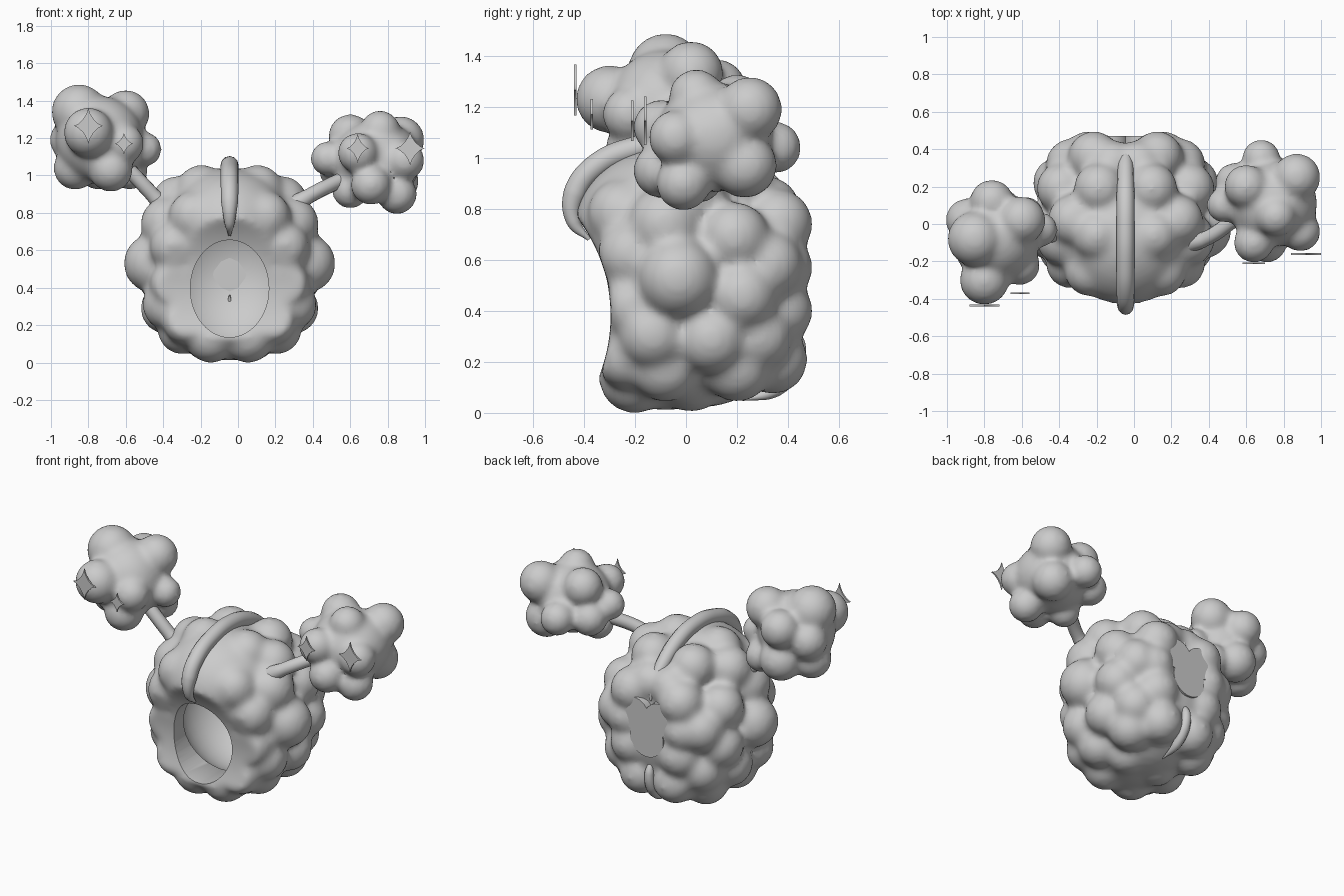
import bpy, math
from mathutils import Vector

if "Cube" in bpy.data.objects:
    bpy.data.objects.remove(bpy.data.objects["Cube"])

MID = -0.045  # symmetry plane of the body

grey = bpy.data.materials.new("plain_grey")
grey.use_nodes = True
grey.diffuse_color = (0.6, 0.6, 0.6, 1)
grey.node_tree.nodes["Principled BSDF"].inputs["Base Color"].default_value = (0.6, 0.6, 0.6, 1)


def finish(ob, name, angle=40):
    """Bake modifiers, name, colour and shade a part."""
    bpy.ops.object.select_all(action='DESELECT')
    ob.select_set(True)
    bpy.context.view_layer.objects.active = ob
    bpy.ops.object.convert(target='MESH')
    ob = bpy.context.object
    ob.name = name
    ob.data.materials.clear()
    ob.data.materials.append(grey)
    bpy.ops.object.shade_smooth_by_angle(angle=math.radians(angle))
    return ob


def ball(center, radii):
    bpy.ops.mesh.primitive_uv_sphere_add(segments=28, ring_count=18, location=center)
    ob = bpy.context.object
    ob.scale = radii
    return ob


def carve(ob, cutter):
    cutter.hide_render = True
    cut = ob.modifiers.new("cut", 'BOOLEAN')
    cut.operation = 'DIFFERENCE'
    cut.solver = 'EXACT'
    cut.object = cutter


def skin(ob):
    mod = ob.modifiers.new("skin", 'REMESH')
    mod.mode = 'VOXEL'
    mod.voxel_size = 0.017


def soften(ob, iterations):
    mod = ob.modifiers.new("soft", 'SMOOTH')
    mod.factor = 0.5
    mod.iterations = iterations


def lumps(cores, bumps):
    """Merge core balls and bumps into one skin."""
    parts = [ball(center, radii) for center, radii in cores]
    parts += [ball(b[:3], (b[3] + .008,) * 3) for b in bumps]
    bpy.ops.object.select_all(action='DESELECT')
    for p in parts:
        p.select_set(True)
    bpy.context.view_layer.objects.active = parts[0]
    bpy.ops.object.join()
    ob = bpy.context.object
    bpy.ops.object.transform_apply(location=True, rotation=True, scale=True)
    skin(ob)
    return ob


def tube(name, points, radius, radii):
    """Tapered tube along a smooth path."""
    cu = bpy.data.curves.new(name, 'CURVE')
    cu.dimensions = '3D'
    cu.bevel_depth = radius
    cu.bevel_resolution = 4
    cu.use_fill_caps = True
    sp = cu.splines.new('BEZIER')
    sp.bezier_points.add(len(points) - 1)
    for bp, p, r in zip(sp.bezier_points, points, radii):
        bp.co = p
        bp.radius = r
        bp.handle_left_type = bp.handle_right_type = 'AUTO'
    ob = bpy.data.objects.new(name, cu)
    bpy.context.collection.objects.link(ob)
    return finish(ob, name)


# Body: mirrored bumps (offset from middle, y, z, radius)
half = [
    (.41, -.03, .53, .15), (.36, .22, .46, .13), (.34, .10, .29, .13),
    (.33, -.13, .31, .13), (.34, .19, .69, .13), (.33, -.08, .74, .14),
    (.28, .02, .86, .13), (.15, -.06, .92, .13), (.14, .19, .90, .13),
    (.17, .36, .74, .13), (.29, .32, .58, .13), (.17, .36, .40, .13),
    (.27, .28, .30, .13), (.12, .34, .21, .13), (.24, .20, .18, .13),
    (.10, -.20, .14, .135), (.11, .02, .14, .13), (.25, -.08, .18, .13),
    (.19, -.25, .78, .13), (.29, -.21, .62, .13), (.30, -.21, .42, .12),
    (.23, -.23, .22, .12), (.20, .37, .57, .12), (.07, .32, .80, .12),
]
bumps = [(MID + s * x, y, z, r) for x, y, z, r in half for s in (1, -1)]
cores = [((MID, .05, .48), (.43, .42, .46)),    # middle
         ((MID, -.07, .72), (.35, .37, .32)),   # brow
         ((MID, -.08, .31), (.37, .34, .30))]   # chin
body = lumps(cores, bumps)

# Dished face, rounded off with the skin
bpy.ops.mesh.primitive_cylinder_add(vertices=96, radius=.63, depth=1.4,
                                    location=(MID, -.925, .38), rotation=(0, math.pi / 2, 0))
dish = bpy.context.object
carve(body, dish)
skin(body)
soften(body, 16)

# Mouth opening and hollow inside
bpy.ops.mesh.primitive_cylinder_add(vertices=48, radius=1, depth=.6,
                                    location=(MID, -.3, .395), rotation=(math.pi / 2, 0, 0))
mouth = bpy.context.object
mouth.scale = (.21, .26, 1)
hollow = ball((MID, .085, .47), (.38, .345, .40))
carve(body, mouth)
carve(body, hollow)
finish(body, "body")
for c in (dish, mouth, hollow):
    bpy.data.objects.remove(c)

# Crest over the head and small keel low on the back
arc = [(-.38, .68), (-.44, .75), (-.435, .86), (-.355, .965), (-.2, 1.035),
       (-.03, 1.055), (.14, 1.02), (.3, .92), (.4, .81), (.43, .73)]
tube("crest", [(MID, y, z) for y, z in arc], .048,
     [.15, .6, .95, 1, 1, 1, 1, .9, .6, .1])
arc = [(.40, .36), (.44, .27), (.42, .17), (.35, .09), (.22, .05)]
tube("back_keel", [(MID, y, z) for y, z in arc], .035, [.1, .8, 1, .8, .1])

# Three-lobed flat patch on the back
for i, (x, z, r) in enumerate([(-.09, .64, .105), (.09, .64, .105), (0, .50, .12)]):
    bpy.ops.mesh.primitive_cylinder_add(vertices=32, radius=r, depth=.05,
                                        location=(MID + x, .445, z), rotation=(math.pi / 2, 0, 0))
    finish(bpy.context.object, "back_patch_%d" % (i + 1))

# Pompoms on stalks
left_bumps = [
    (.48, .10, 1.09, .085), (.60, .20, 1.21, .11), (.76, .04, 1.24, .10),
    (.87, .25, 1.19, .12), (.89, -.04, 1.08, .10), (.85, -.01, .90, .10),
    (.84, .23, .97, .12), (.60, .05, .92, .09), (.68, .35, 1.04, .095),
    (.64, -.10, 1.12, .10), (.71, -.10, .95, .10), (.54, .22, 1.03, .10),
]
right_bumps = [
    (-.85, -.08, 1.34, .14), (-.60, .02, 1.33, .12), (-.76, .12, 1.27, .11),
    (-.80, -.30, 1.23, .125), (-.61, -.22, 1.17, .10), (-.50, -.03, 1.14, .085),
    (-.87, -.05, 1.04, .11), (-.68, -.20, 1.03, .11), (-.58, .05, 1.02, .09),
    (-.74, .08, 1.05, .12), (-.89, .02, 1.19, .11),
]
for side, core, radii, bumps in (
        ("left", (.74, .11, 1.08), (.24, .23, .215), left_bumps),
        ("right", (-.74, -.08, 1.19), (.235, .23, .235), right_bumps)):
    pompom = lumps([(core, radii)], bumps)
    soften(pompom, 13)
    finish(pompom, side + "_pompom")
tube("left_stalk", [(.30, -.10, .84), (.38, -.08, .89), (.56, .04, .98)], .04, [1.3, 1, 1])
tube("right_stalk", [(-.38, -.04, .81), (-.46, -.06, .90), (-.62, -.08, 1.07)], .04, [1.3, 1, 1])


# Four-pointed sparkles in front of the pompoms
def sparkle(name, center, width, height):
    verts, n = [], 24
    for y in (-.005, .005):
        for i in range(n):
            a = 2 * math.pi * i / n
            verts.append(Vector(center) + Vector((
                width * math.copysign(abs(math.cos(a)) ** 3, math.cos(a)), y,
                height * math.copysign(abs(math.sin(a)) ** 3, math.sin(a)))))
    faces = [tuple(range(n)), tuple(reversed(range(n, 2 * n)))]
    faces += [(i, i + n, (i + 1) % n + n, (i + 1) % n) for i in range(n)]
    me = bpy.data.meshes.new(name)
    me.from_pydata(verts, [], faces)
    ob = bpy.data.objects.new(name, me)
    bpy.context.collection.objects.link(ob)
    finish(ob, name, 30)


sparkle("right_sparkle_large", (-.80, -.435, 1.265), .08, .10)
sparkle("right_sparkle_small", (-.61, -.37, 1.17), .05, .06)
sparkle("left_sparkle_inner", (.64, -.21, 1.145), .06, .08)
sparkle("left_sparkle_outer", (.92, -.16, 1.145), .08, .095)
